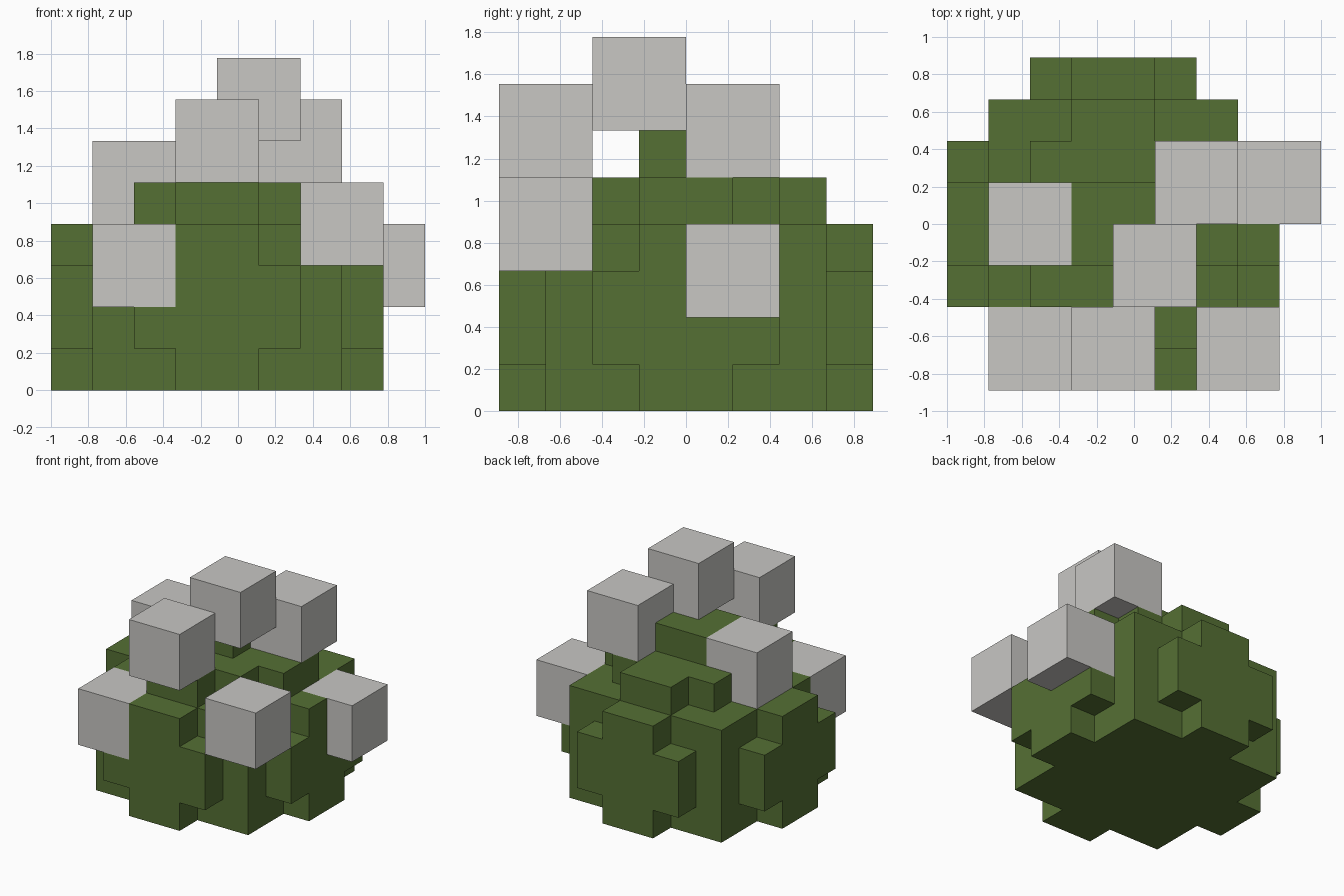
import bpy, bmesh
from mathutils import Vector

if "Cube" in bpy.data.objects:
    bpy.data.objects.remove(bpy.data.objects["Cube"])

U = 2 / 9                        # edge of one block
ORIGIN = Vector((-1, -4 * U, 0))


def material(name, rgb):
    m = bpy.data.materials.new(name)
    m.diffuse_color = (*rgb, 1)
    m.use_nodes = True
    m.node_tree.nodes["Principled BSDF"].inputs["Base Color"].default_value = m.diffuse_color
    return m


leaf = material("leaf green", (0.091, 0.162, 0.034))
petal = material("pale blossom", (0.578, 0.571, 0.552))


def block_object(name, cells, mat):
    """Outer skin of a set of blocks, with flat areas merged."""
    bm = bmesh.new()
    for cell in cells:
        for axis in range(3):
            for side in (0, 1):
                step = [0, 0, 0]
                step[axis] = 2 * side - 1
                if tuple(c + s for c, s in zip(cell, step)) in cells:
                    continue
                a, b = (axis + 1) % 3, (axis + 2) % 3
                corners = []
                for da, db in ((0, 0), (1, 0), (1, 1), (0, 1)):
                    p = list(cell)
                    p[axis] += side
                    p[a] += da
                    p[b] += db
                    corners.append(bm.verts.new(ORIGIN + Vector(p) * U))
                bm.faces.new(corners if side else corners[::-1])
    bmesh.ops.remove_doubles(bm, verts=bm.verts, dist=1e-4)
    bmesh.ops.dissolve_limit(bm, angle_limit=0.01, verts=bm.verts, edges=bm.edges)
    mesh = bpy.data.meshes.new(name)
    bm.to_mesh(mesh)
    bm.free()
    mesh.materials.append(mat)
    obj = bpy.data.objects.new(name, mesh)
    bpy.context.collection.objects.link(obj)


def cube_cells(corner):
    x, y, z = corner
    return {(x + i, y + j, z + k) for i in (0, 1) for j in (0, 1) for k in (0, 1)}


# Blossoms: two-block cubes given by their lowest corner, in blocks
blossoms = [(1, 3, 4), (5, 4, 5), (7, 4, 2), (4, 2, 6), (1, 0, 2), (3, 0, 5), (6, 0, 3)]
blossom_cells = set()
for n, corner in enumerate(blossoms, 1):
    cells = cube_cells(corner)
    blossom_cells |= cells
    block_object(f"blossom_{n}", cells, petal)

# Bush: one blocky disc per layer, squared radius in blocks from the bottom up
layers = [13, 15, 15, 13, 7, 1]
bush = {(i, j, k) for k, r2 in enumerate(layers) for i in range(8) for j in range(8)
        if (i - 3.5) ** 2 + (j - 3.5) ** 2 <= r2}
block_object("bush", bush - blossom_cells, leaf)
